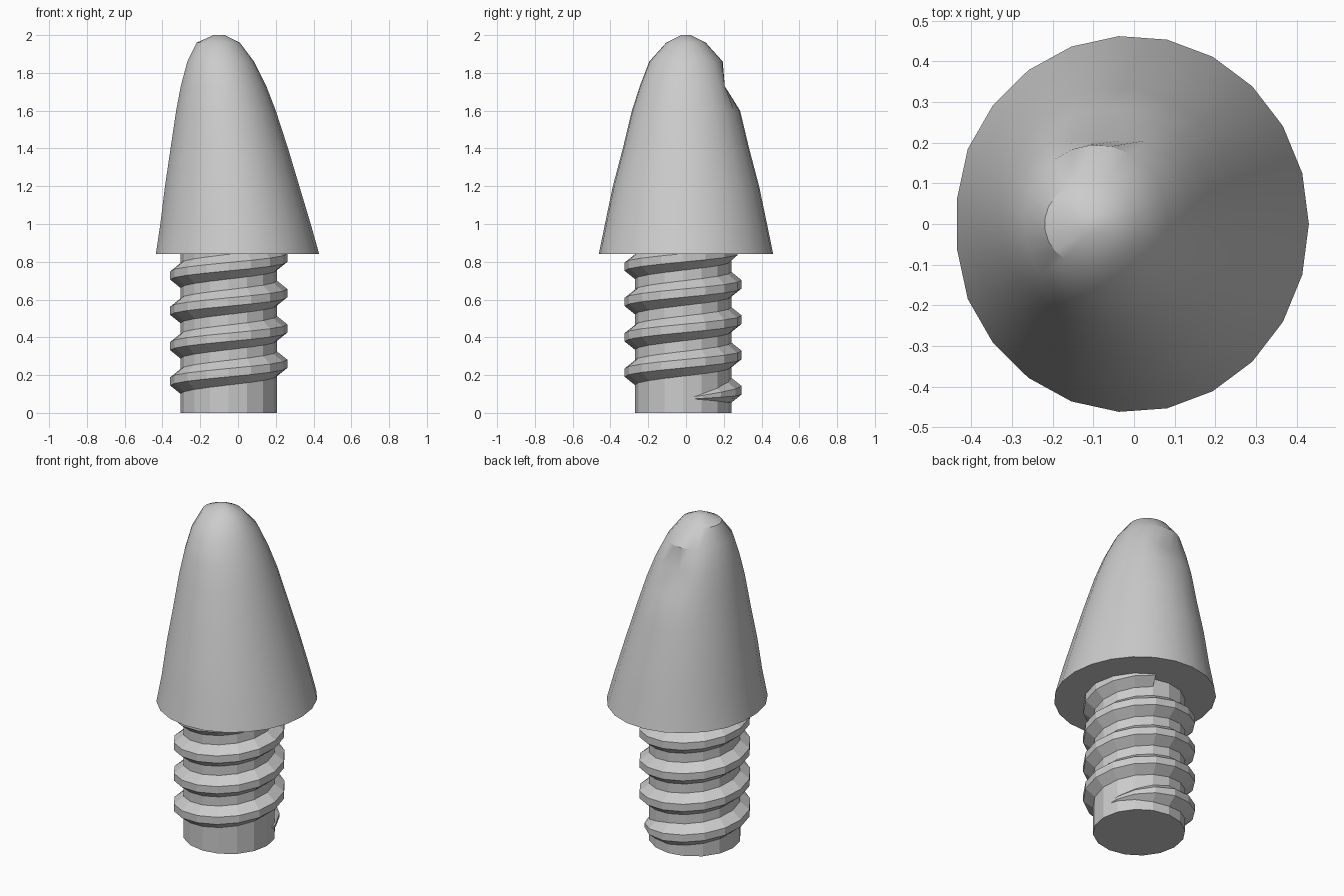
import bpy
import bmesh
import math

cube = bpy.data.objects.get("Cube")
if cube:
    bpy.data.objects.remove(cube, do_unlink=True)

grey = bpy.data.materials.new("light_grey")
grey.use_nodes = True
COLOUR = (0.6, 0.6, 0.6, 1)
grey.diffuse_color = COLOUR
grey.node_tree.nodes["Principled BSDF"].inputs["Base Color"].default_value = COLOUR


def loft(name, rings, caps=True):
    """Skin a list of equal closed rings into one solid."""
    bm = bmesh.new()
    loops = [[bm.verts.new(p) for p in ring] for ring in rings]
    n = len(loops[0])
    for low, high in zip(loops, loops[1:]):
        for i in range(n):
            j = (i + 1) % n
            bm.faces.new((low[i], low[j], high[j], high[i]))
    if caps:
        bm.faces.new(loops[0][::-1])
        bm.faces.new(loops[-1])
    bmesh.ops.recalc_face_normals(bm, faces=bm.faces)
    mesh = bpy.data.meshes.new(name)
    bm.to_mesh(mesh)
    bm.free()
    mesh.materials.append(grey)
    obj = bpy.data.objects.new(name, mesh)
    bpy.context.collection.objects.link(obj)
    return obj


# Leaning cap: height, left edge, right edge, half depth
sections = [
    (0.84, -0.445, 0.43, 0.463),
    (1.0, -0.415, 0.385, 0.43),
    (1.2, -0.39, 0.325, 0.388),
    (1.4, -0.36, 0.265, 0.335),
    (1.6, -0.33, 0.2, 0.287),
    (1.73, -0.305, 0.15, 0.245),
    (1.86, -0.27, 0.085, 0.195),
    (1.96, -0.22, 0.01, 0.105),
    (2.0, -0.13, -0.07, 0.025),
]
SIDES = 23
rings = []
for z, left, right, depth in sections:
    ring = []
    for i in range(SIDES):
        a = math.tau * i / SIDES
        x = (left + right) / 2 + (right - left) / 2 * math.cos(a)
        y = depth * math.sin(a)
        if z == 1.73:
            y = min(y, 0.205)      # shallow dent on the back
        ring.append((max(x, -0.435), y, z))
    rings.append(ring)
cap = loft("cap", rings)

# Screw core
CX, CY, STEPS = -0.049, -0.015, 16


def around(radius, angle, z):
    return (CX + radius * math.cos(angle), CY + radius * math.sin(angle), z)


core = loft("screw_core", [
    [around(0.256, math.tau * i / STEPS, z) for i in range(STEPS)]
    for z in (0, 0.86)])

# Helical thread, growing out of the core over its first quarter turn
PITCH, TURNS = 0.187, 4.2
profile = [(0.24, -0.078), (0.31, -0.022), (0.31, 0.022), (0.24, 0.078)]
thread_rings = []
for i in range(int(TURNS * STEPS) + 1):
    a = math.tau * i / STEPS
    grow = min(1, 0.1 + i / 4)
    z = 0.073 + PITCH * i / STEPS
    thread_rings.append([around(0.24 + (r - 0.24) * grow, a, z + dz * grow)
                         for r, dz in profile])
thread = loft("screw_thread", thread_rings)

# Smooth cap with a sharp rim
bpy.ops.object.select_all(action='DESELECT')
cap.select_set(True)
bpy.context.view_layer.objects.active = cap
bpy.ops.object.shade_smooth_by_angle(angle=math.radians(30))
